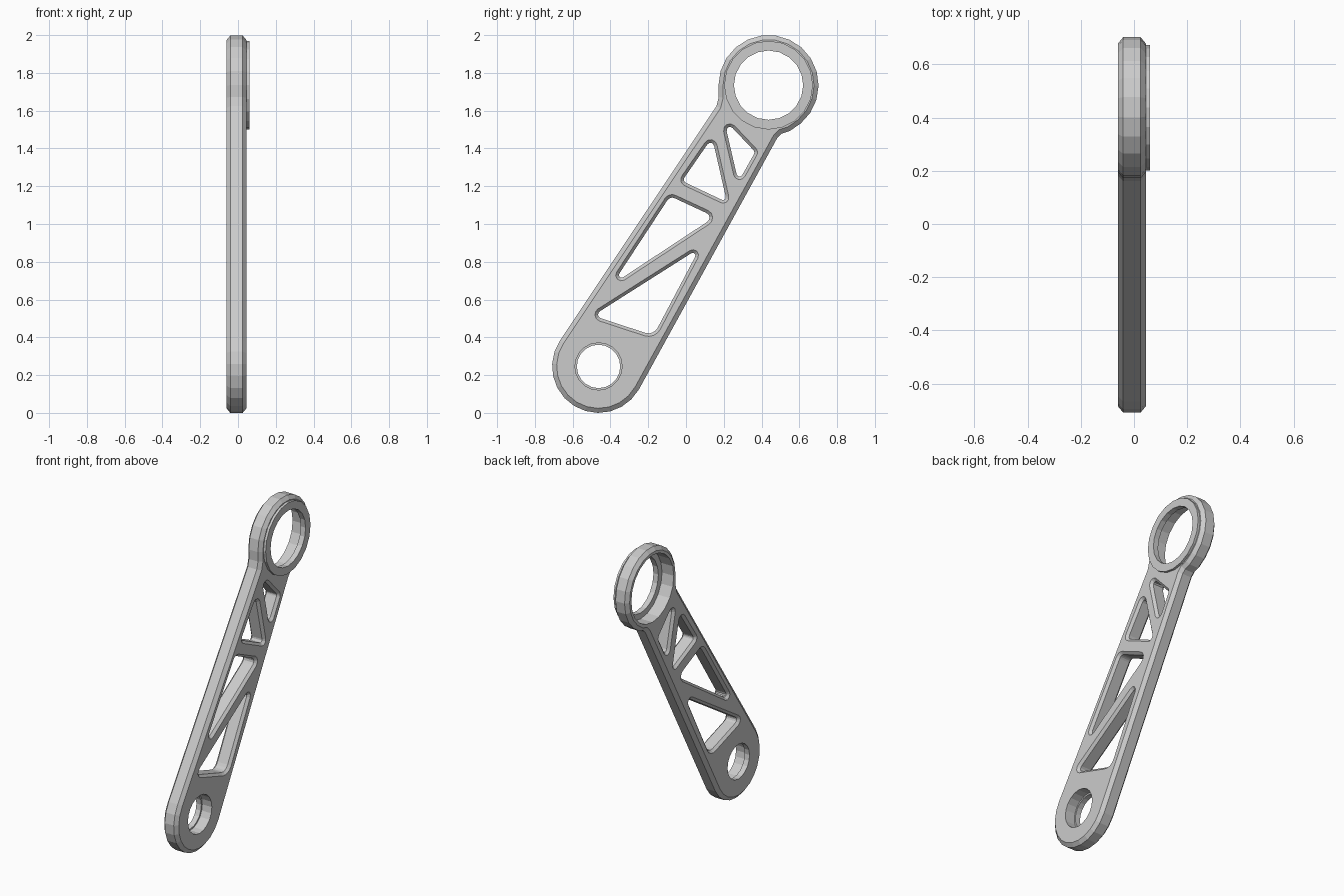
import bpy, bmesh
from math import sin, cos, tan, atan2, radians, pi
from mathutils import Vector as V

if "Cube" in bpy.data.objects:
    bpy.data.objects.remove(bpy.data.objects["Cube"])

BACK, FRONT = -0.061, 0.045          # plate faces along x


def arc(c, r, a0, a1, n):
    """Points on an arc in the (y, z) plane, degrees, ends included."""
    return [V((c[0] + r * cos(radians(a0 + (a1 - a0) * i / n)),
               c[1] + r * sin(radians(a0 + (a1 - a0) * i / n)))) for i in range(n + 1)]


def circle(c, r, n=20):
    return arc(c, r, 0, 360, n)[:-1]


def rounded(corners, radii, n=4):
    """Counter-clockwise polygon with filleted corners."""
    pts = [V(p) for p in corners]
    radii = list(radii)
    if sum(p.x * q.y - q.x * p.y for p, q in zip(pts, pts[1:] + pts[:1])) < 0:
        pts.reverse()
        radii.reverse()
    out = []
    for i, v in enumerate(pts):
        a = (pts[i - 1] - v).normalized()
        b = (pts[(i + 1) % len(pts)] - v).normalized()
        h, r = a.angle(b) / 2, radii[i]
        c = v + (a + b).normalized() * r / sin(h)
        p, q = v + a * r / tan(h) - c, v + b * r / tan(h) - c
        a0, a1 = atan2(p.y, p.x), atan2(q.y, q.x)
        d = (a1 - a0 + pi) % (2 * pi) - pi
        out += [c + V((cos(a0 + d * k / n), sin(a0 + d * k / n))) * r for k in range(n + 1)]
    return out


def inset(pts, d):
    """Mitred inward offset of a counter-clockwise polygon."""
    out = []
    for i, p in enumerate(pts):
        a = (p - pts[i - 1]).normalized()
        b = (pts[(i + 1) % len(pts)] - p).normalized()
        n1, n2 = V((-a.y, a.x)), V((-b.y, b.x))
        out.append(p + (n1 + n2) * d / (1 + n1.dot(n2)))
    return out


def loft(bm, pts, layers, closed=False):
    """Stack inset copies of a profile along x; layers are (x, inset)."""
    rings = [[bm.verts.new((x, p.x, p.y)) for p in inset(pts, d)] for x, d in layers]
    n = len(pts)
    pairs = list(zip(rings, rings[1:])) + ([(rings[-1], rings[0])] if closed else [])
    for lo, hi in pairs:
        for i in range(n):
            j = (i + 1) % n
            bm.faces.new((lo[i], lo[j], hi[j], hi[i]))
    if not closed:
        bm.faces.new(rings[0][::-1])
        bm.faces.new(rings[-1])


def make(name, bm):
    bmesh.ops.recalc_face_normals(bm, faces=bm.faces)
    me = bpy.data.meshes.new(name)
    bm.to_mesh(me)
    bm.free()
    ob = bpy.data.objects.new(name, me)
    bpy.context.collection.objects.link(ob)
    return ob


low, high = (-0.463, 0.246), (0.437, 1.735)

# Arm plate: small lower end, tapered sides, flared neck and round top end
outline = arc(low, 0.246, 146, 330.5, 12)
outline += [V(p) for p in ((0.484, 1.457), (0.506, 1.478), (0.55, 1.493))]
outline += arc(high, 0.265, -50, 180, 14)
outline += [V(p) for p in ((0.173, 1.672), (0.161, 1.624))]
bm = bmesh.new()
loft(bm, outline, [(BACK, 0.024), (BACK + 0.02, 0), (FRONT - 0.02, 0), (FRONT, 0.024)])
plate = make("arm_plate", bm)

# Cutters: four chamfered truss windows, stepped lower hole, top bore
windows = [
    (((-0.53, 0.51), (0.116, 0.92), (-0.164, 0.39)), (0.036, 0.03, 0.07)),
    (((-0.09, 1.168), (0.185, 1.04), (-0.447, 0.624)), (0.045, 0.042, 0.03)),
    (((-0.045, 1.221), (0.146, 1.497), (0.24, 1.087)), (0.035, 0.035, 0.03)),
    (((0.171, 1.611), (0.386, 1.384), (0.271, 1.179)), (0.034, 0.034, 0.032)),
]
bm = bmesh.new()
for corners, radii in windows:
    loft(bm, rounded(corners, radii),
         [(BACK - 0.016, -0.016), (BACK + 0.016, 0.016),
          (FRONT - 0.016, 0.016), (FRONT + 0.016, -0.016)])
loft(bm, circle(low, 0.125), [(-0.1, 0.01), (-0.025, 0.01), (-0.025, 0), (0.1, 0)])
loft(bm, circle(high, 0.222), [(-0.1, 0), (0.1, 0)])
cutter = make("cutter", bm)
cutter.hide_render = True

# Cut the openings and bake the result
mod = plate.modifiers.new("openings", 'BOOLEAN')
mod.object, mod.solver = cutter, 'EXACT'
bpy.context.view_layer.update()
dg = bpy.context.evaluated_depsgraph_get()
baked = bpy.data.meshes.new_from_object(plate.evaluated_get(dg))
plate.modifiers.clear()
plate.data = baked
bpy.data.objects.remove(cutter)

# Raised lip around the top bore
bm = bmesh.new()
loft(bm, circle(high, 0.235),
     [(0.025, 0), (0.061, 0), (0.061, 0.051), (0.025, 0.051)], closed=True)
make("bore_lip", bm)
